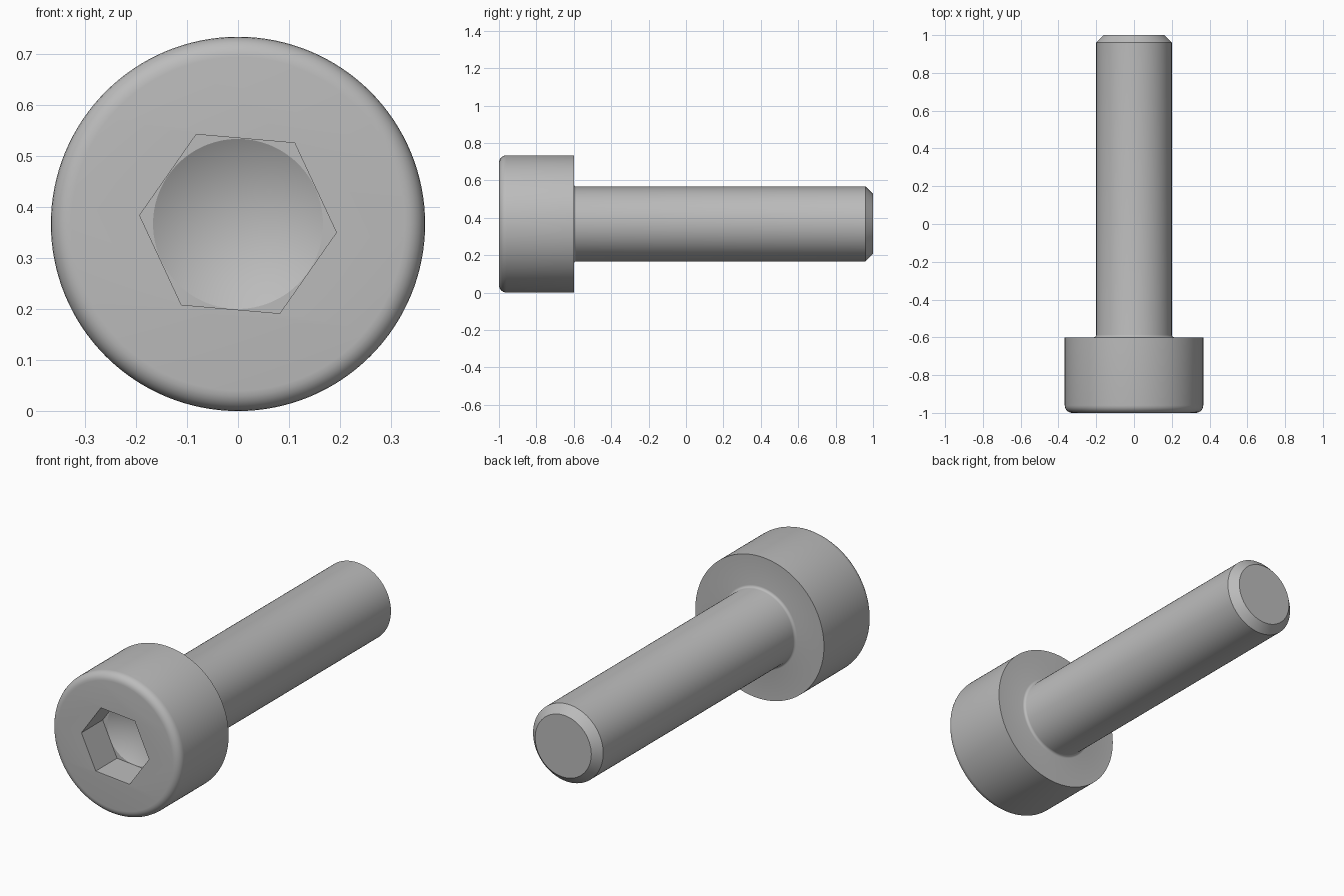
import bpy, bmesh
from math import cos, sin, pi, radians
from mathutils import Matrix, Vector

if "Cube" in bpy.data.objects:
    bpy.data.objects.remove(bpy.data.objects["Cube"], do_unlink=True)

HEAD_R, SHANK_R, TIP_R = 0.3667, 0.2, 0.16
FRONT, NECK, TIP = -1.0, -0.6, 1.0
ROUND, FILLET = 0.04, 0.0133
SOCKET_R, SOCKET_DEPTH, CONE_R, CONE_DEPTH = 0.1935, 0.173, 0.1665, 0.096
AXIS = Vector((0, 0, HEAD_R))

steel = bpy.data.materials.new("grey steel")
steel.use_nodes = True
grey = (0.5, 0.5, 0.5, 1)
steel.diffuse_color = grey
steel.node_tree.nodes["Principled BSDF"].inputs["Base Color"].default_value = grey


def finish(bm, name):
    bmesh.ops.remove_doubles(bm, verts=bm.verts, dist=1e-5)
    bmesh.ops.recalc_face_normals(bm, faces=bm.faces)
    mesh = bpy.data.meshes.new(name)
    bm.to_mesh(mesh)
    bm.free()
    obj = bpy.data.objects.new(name, mesh)
    bpy.context.collection.objects.link(obj)
    mesh.materials.append(steel)
    return obj


def lathe(name, profile, steps=128):
    """Spin (radius, y) points around the screw axis and cap open ends."""
    bm = bmesh.new()
    verts = [bm.verts.new(AXIS + Vector((r, y, 0))) for r, y in profile]
    edges = [bm.edges.new(pair) for pair in zip(verts, verts[1:])]
    bmesh.ops.spin(bm, geom=verts + edges, cent=AXIS, axis=(0, 1, 0),
                   angle=2 * pi, steps=steps, use_merge=True)
    bmesh.ops.remove_doubles(bm, verts=bm.verts, dist=1e-5)
    bmesh.ops.holes_fill(bm, edges=[e for e in bm.edges if e.is_boundary], sides=0)
    return finish(bm, name)


def arc(r, y, size, start, end, count=6):
    angles = [radians(start + (end - start) * i / count) for i in range(count + 1)]
    return [(r + size * cos(a), y + size * sin(a)) for a in angles]


# Head with rounded rim, neck fillet, shank and chamfered tip in one profile
profile = arc(HEAD_R - ROUND, FRONT + ROUND, ROUND, -90, 0)
profile += [(HEAD_R, NECK)]
profile += arc(SHANK_R + FILLET, NECK + FILLET, FILLET, 270, 180, 4)
profile += [(SHANK_R, TIP - (SHANK_R - TIP_R)), (TIP_R, TIP)]
screw = lathe("socket_head_screw", profile)

# Hexagonal socket cutter, turned slightly about the axis
bm = bmesh.new()
bmesh.ops.create_cone(bm, cap_ends=True, segments=6, radius1=SOCKET_R,
                      radius2=SOCKET_R, depth=2 * SOCKET_DEPTH)
corner = max(bm.verts, key=lambda v: v.co.x).co
turn = Matrix.Rotation(radians(-5) - Vector((1, 0)).angle_signed(corner.xy) * -1, 4, "Z")
bm.transform(Matrix.Translation(AXIS + Vector((0, FRONT, 0)))
             @ Matrix.Rotation(pi / 2, 4, "X") @ turn)
hex_cutter = finish(bm, "hex_cutter")

# Conical drill point at the bottom of the socket
floor = FRONT + SOCKET_DEPTH
cone_cutter = lathe("cone_cutter", [(CONE_R, floor - 0.06), (CONE_R, floor),
                                    (0, floor + CONE_DEPTH)])

bpy.ops.object.select_all(action="DESELECT")
bpy.context.view_layer.objects.active = screw
screw.select_set(True)
for cutter in (hex_cutter, cone_cutter):
    cut = screw.modifiers.new(cutter.name, "BOOLEAN")
    cut.operation, cut.solver, cut.object = "DIFFERENCE", "EXACT", cutter
    bpy.ops.object.modifier_apply(modifier=cut.name)
    bpy.data.objects.remove(cutter, do_unlink=True)

bpy.ops.object.shade_smooth_by_angle(angle=radians(25))
